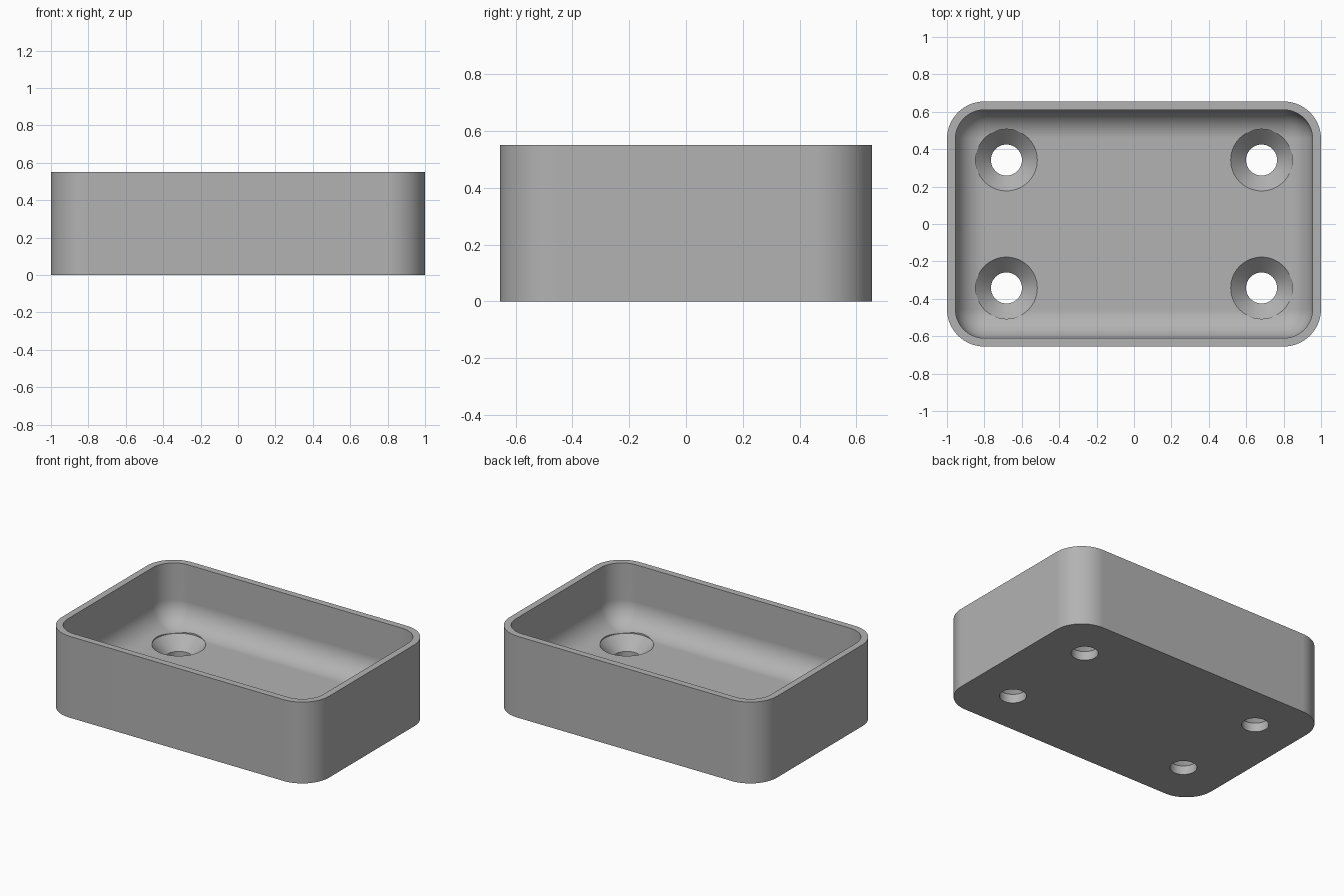
import bpy, bmesh, math

if "Cube" in bpy.data.objects:
    bpy.data.objects.remove(bpy.data.objects["Cube"])

HX, HY, HEIGHT, CORNER = 1.0, 0.655, 0.55, 0.2
WALL, FLOOR, SEGS = 0.045, 0.145, 16
FILLET = CORNER - WALL
HOLE_X, HOLE_Y, HOLE_R, SINK_R, SINK_Z = 0.682, 0.342, 0.083, 0.165, 0.06

grey = bpy.data.materials.new("plain grey")
grey.use_nodes = True
colour = (0.45, 0.45, 0.45, 1)
grey.diffuse_color = colour
grey.node_tree.nodes["Principled BSDF"].inputs["Base Color"].default_value = colour


def rounded_ring(inset, z):
    """Rounded rectangle, shrunk by inset, at height z."""
    r = CORNER - inset
    points = []
    for k, (sx, sy) in enumerate([(1, 1), (-1, 1), (-1, -1), (1, -1)]):
        for i in range(SEGS + 1):
            a = math.pi / 2 * (k + i / SEGS)
            points.append((sx * (HX - CORNER) + r * math.cos(a),
                           sy * (HY - CORNER) + r * math.sin(a), z))
    return points


def circle_ring(r, z, n=64):
    return [(r * math.cos(2 * math.pi * i / n), r * math.sin(2 * math.pi * i / n), z)
            for i in range(n)]


def loft(name, rings):
    """Skin a stack of rings and cap both ends."""
    bm = bmesh.new()
    loops = [[bm.verts.new(p) for p in ring] for ring in rings]
    for a, b in zip(loops, loops[1:]):
        for i in range(len(a)):
            j = (i + 1) % len(a)
            bm.faces.new((a[i], a[j], b[j], b[i]))
    bm.faces.new(loops[0][::-1])
    bm.faces.new(loops[-1])
    bmesh.ops.remove_doubles(bm, verts=bm.verts, dist=1e-5)
    bmesh.ops.recalc_face_normals(bm, faces=bm.faces)
    mesh = bpy.data.meshes.new(name)
    bm.to_mesh(mesh)
    bm.free()
    mesh.materials.append(grey)
    obj = bpy.data.objects.new(name, mesh)
    bpy.context.collection.objects.link(obj)
    return obj


# Tray: outer wall, rim, inner wall, rounded inner edge, floor
rings = [rounded_ring(0, 0), rounded_ring(0, HEIGHT), rounded_ring(WALL, HEIGHT)]
for i in range(SEGS + 1):
    a = math.pi / 2 * i / SEGS
    rings.append(rounded_ring(WALL + FILLET * (1 - math.cos(a)),
                              FLOOR + FILLET * (1 - math.sin(a))))
tray = loft("tray", rings)

bpy.context.view_layer.objects.active = tray
tray.select_set(True)

# Four countersunk screw holes
for sx in (-1, 1):
    for sy in (-1, 1):
        cutter = loft("screw_hole_cutter", [
            circle_ring(HOLE_R, -0.1), circle_ring(HOLE_R, SINK_Z),
            circle_ring(SINK_R, FLOOR - 0.001), circle_ring(SINK_R, HEIGHT)])
        cutter.location = (sx * HOLE_X, sy * HOLE_Y, 0)
        cutter.hide_render = True
        cut = tray.modifiers.new("screw_hole", "BOOLEAN")
        cut.operation = "DIFFERENCE"
        cut.solver = "EXACT"
        cut.object = cutter
        bpy.context.view_layer.update()
        bpy.ops.object.modifier_apply(modifier=cut.name)
        bpy.data.objects.remove(cutter)

# Smooth curves, crisp edges
bpy.ops.object.shade_smooth_by_angle(angle=math.radians(30))
weighted = tray.modifiers.new("even_shading", "WEIGHTED_NORMAL")
weighted.keep_sharp = True
